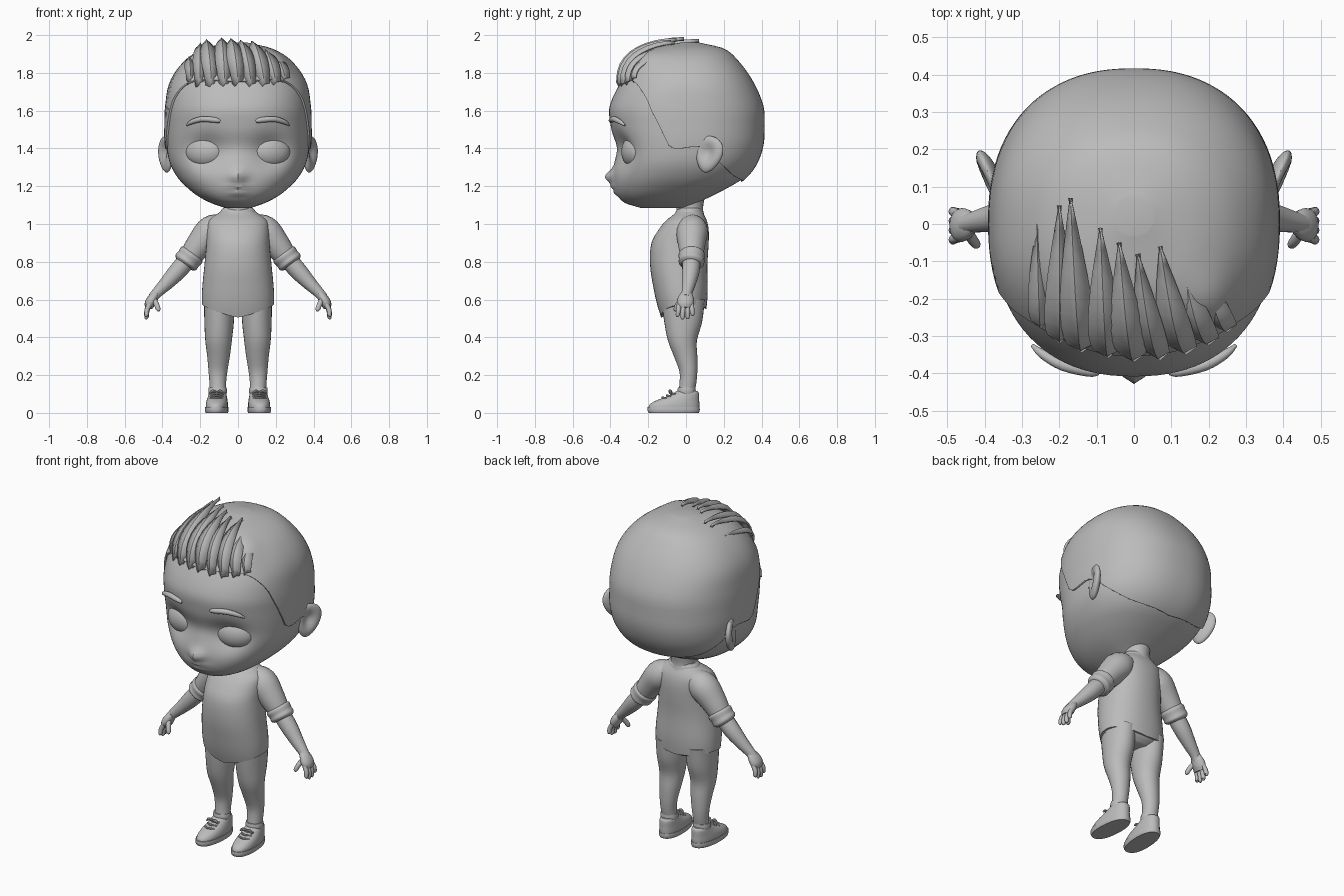
import bpy, bmesh, math
from mathutils import Matrix, Vector

cube = bpy.data.objects.get("Cube")
if cube:
    bpy.data.objects.remove(cube)

GREY = (0.5, 0.5, 0.5, 1)
mat = bpy.data.materials.new("matte_grey")
mat.use_nodes = True
mat.diffuse_color = GREY
mat.node_tree.nodes["Principled BSDF"].inputs["Base Color"].default_value = GREY


def finish(name, bm, mirror=False, thick=0, angle=40):
    """Turn a bmesh into a smooth object, optionally mirrored or thickened."""
    bmesh.ops.recalc_face_normals(bm, faces=bm.faces)
    me = bpy.data.meshes.new(name)
    bm.to_mesh(me)
    bm.free()
    me.materials.append(mat)
    ob = bpy.data.objects.new(name, me)
    bpy.context.collection.objects.link(ob)
    bpy.ops.object.select_all(action="DESELECT")
    ob.select_set(True)
    bpy.context.view_layer.objects.active = ob
    bpy.ops.object.shade_smooth_by_angle(angle=math.radians(angle))
    if thick:
        mod = ob.modifiers.new("thickness", "SOLIDIFY")
        mod.thickness, mod.offset = thick, -1
    if mirror:
        ob.modifiers.new("mirror", "MIRROR")
    return ob


def curve(keys, x):
    """Smooth interpolation of key rows; the first column is the position."""
    x = min(max(x, keys[0][0]), keys[-1][0])
    i = max(k for k in range(len(keys) - 1) if keys[k][0] <= x)

    def slope(k, c):
        a, b = keys[max(k - 1, 0)], keys[min(k + 1, len(keys) - 1)]
        return (b[c] - a[c]) / (b[0] - a[0])
    h = keys[i + 1][0] - keys[i][0]
    t = (x - keys[i][0]) / h
    out = []
    for c in range(1, len(keys[0])):
        p, q = keys[i][c], keys[i + 1][c]
        m, n = slope(i, c) * h, slope(i + 1, c) * h
        out.append(p + t * m + t * t * (3 * (q - p) - 2 * m - n) + t ** 3 * (2 * (p - q) + m + n))
    return out


def bridge(bm, rings, ends):
    for a, b in zip(rings, rings[1:]):
        for i in range(len(a)):
            j = (i + 1) % len(a)
            bm.faces.new((a[i], a[j], b[j], b[i]))
    for k in ends:
        bm.faces.new(rings[k])


def loft(keys, seg=32, rows=24, power=2, bottom=None, ends=(0, -1)):
    """Upright body from rows of (z, half width, front y, back y[, centre x])."""
    bm, rings = bmesh.new(), []
    for r in range(rows + 1):
        t, ring = (1 - math.cos(math.pi * r / rows)) / 2, []
        for i in range(seg):
            a = math.tau * i / seg
            s, c = math.sin(a), math.cos(a)
            low = keys[0][0]
            if bottom:
                low = curve(bottom, math.degrees(math.acos(max(-1, min(1, c)))))[0]
            z = low + t * (keys[-1][0] - low)
            w, front, back, *cx = curve(keys, z)
            x = w * math.copysign(abs(s) ** (2 / power), s) + (cx[0] if cx else 0)
            y = (front + back) / 2 - (back - front) / 2 * math.copysign(abs(c) ** (2 / power), c)
            ring.append(bm.verts.new((x, y, z)))
        rings.append(ring)
    bridge(bm, rings, ends)
    return bm


def tube(points, seg=14, flat=1, sub=4, bm=None):
    """Round limb through rows of (x, y, z, radius)."""
    bm, rings = bm or bmesh.new(), []
    keys = [(i, *p) for i, p in enumerate(points)]
    count = (len(points) - 1) * sub
    samples = [curve(keys, i / sub) for i in range(count + 1)]
    for i, (*p, r) in enumerate(samples):
        d = Vector(samples[min(i + 1, count)][:3]) - Vector(samples[max(i - 1, 0)][:3])
        side = d.cross(Vector((0, 1, 0))).normalized()
        up = side.cross(d).normalized() * flat
        rings.append([bm.verts.new(Vector(p) + r * (side * math.cos(a) + up * math.sin(a)))
                      for a in (math.tau * k / seg for k in range(seg))])
    bridge(bm, rings, (0, -1))
    return bm


def bump(*ratios):
    return math.exp(-sum(r * r for r in ratios))


def ball():
    bm = bmesh.new()
    bmesh.ops.create_uvsphere(bm, u_segments=32, v_segments=20, radius=1)
    return bm


# Head with eye sockets, nose and lips
HEAD = [(1.085, .07, -.24, .02), (1.11, .14, -.32, .06), (1.14, .2, -.355, .12),
        (1.18, .255, -.375, .2), (1.24, .315, -.385, .3), (1.32, .36, -.387, .365),
        (1.42, .378, -.39, .4), (1.52, .38, -.4, .405), (1.62, .376, -.405, .4),
        (1.75, .35, -.345, .345), (1.86, .27, -.265, .265), (1.92, .17, -.18, .19),
        (1.948, .05, -.03, .07)]
bm = loft(HEAD, 96, 64, 2.3)
for v in bm.verts:
    x, y, z = v.co
    if y < 0:
        v.co.y += .062 * bump((abs(x) - .17) / .1, (z - 1.385) / .085)
        v.co.y += .02 * bump(x / .1, (z - 1.4) / .07)
        v.co.y -= .045 * bump(x / .04, (z - 1.25) / .035)
        v.co.y -= .016 * bump(x / .06, (z - 1.198) / .014)
        v.co.y -= .014 * bump(x / .05, (z - 1.165) / .014)
finish("head", bm)

# Close-cropped hair shell
HAIRLINE = [(0, 1.75), (40, 1.75), (62, 1.66), (72, 1.53), (80, 1.41), (98, 1.41),
            (118, 1.32), (140, 1.26), (180, 1.23)]
bm = loft(HEAD, 96, 32, 2.3, HAIRLINE, (-1,))
for v in bm.verts:
    centre = Vector((0, 0, 1.5))
    grow = 1.027 + .05 * bump((v.co.x - .19) / .07, (v.co.y + .2) / .08, (v.co.z - 1.83) / .1)
    v.co = centre + (v.co - centre) * grow
finish("hair_cap", bm, thick=.02)

# Swept fringe: root x, y, z, then tip x, y, z, then width
TUFTS = [(-.26, 0, 1.89, -.25, -.28, 1.77, .06), (-.2, .05, 1.96, -.2, -.32, 1.75, .08),
         (-.17, .07, 1.98, -.14, -.345, 1.74, .09), (-.09, -.01, 1.99, -.07, -.36, 1.74, .09),
         (-.04, -.05, 1.985, 0, -.37, 1.75, .09), (.01, -.08, 1.975, .07, -.365, 1.74, .08),
         (.07, -.06, 1.97, .14, -.35, 1.74, .09), (.13, -.11, 1.93, .2, -.325, 1.75, .09),
         (.19, -.12, 1.89, .25, -.29, 1.77, .08)]
bm = bmesh.new()
for xr, yr, zr, xt, yt, zt, width in TUFTS:
    previous = None
    for k in range(10):
        t = k / 9
        a = t * math.pi / 2
        w = width * math.sin(.05 + 2.45 * t) / 2
        x, y = xr + (xt - xr) * t, yr + (yt - yr) * math.sin(a)
        z = zt + (zr - zt) * max(math.cos(a), 0) ** .8
        row = [bm.verts.new((x + s * w, y + .02 * abs(s) * t, z - .015 * abs(s) + .02 * s * (t > .95)))
               for s in (-1, 0, 1)]
        if previous:
            for i in (0, 1):
                bm.faces.new((previous[i], previous[i + 1], row[i + 1], row[i]))
        previous = row
finish("fringe_tufts", bm, thick=.01)

# Eyes
bm = ball()
bm.transform(Matrix.Translation((.173, -.272, 1.383)) @ Matrix.Rotation(.3, 4, "Z")
             @ Matrix.Diagonal((.108, .066, .085, 1)))
finish("eyes", bm, mirror=True)

# Eyebrows
bm = tube([(.095, -.397, 1.543, .008), (.12, -.395, 1.55, .014), (.19, -.378, 1.555, .015),
           (.245, -.348, 1.54, .012), (.272, -.325, 1.522, .005)], flat=1)
finish("eyebrows", bm, mirror=True)

# Ears, dished on the outside
bm = ball()
for v in bm.verts:
    if v.co.x > 0:
        v.co.x -= 1.1 * bump((v.co.y + .1) / .5, (v.co.z - .1) / .5)
    v.co.y *= 1 + .25 * v.co.z
bm.transform(Matrix.Translation((.383, .12, 1.368)) @ Matrix.Rotation(-.4, 4, "Z")
             @ Matrix.Rotation(-.25, 4, "X") @ Matrix.Diagonal((.028, .075, .098, 1)))
finish("ears", bm, mirror=True, angle=70)

# Neck
finish("neck", tube([(0, .03, 1, .08), (0, .02, 1.08, .07), (0, .03, 1.2, .08)], 24))

# Shirt with dipped hem, and collar
SHIRT = [(.5, .182, -.13, .1), (.57, .19, -.152, .11), (.65, .19, -.17, .115),
         (.78, .178, -.19, .113), (.9, .167, -.183, .12), (.97, .165, -.145, .12),
         (1.02, .155, -.105, .11), (1.05, .115, -.065, .095), (1.07, .085, -.045, .085)]
HEM = [(0, .505), (90, .575), (180, .55)]
finish("shirt", loft(SHIRT, 48, 28, 2.2, HEM))
COLLAR = [(1.045, .1, -.06, .095), (1.07, .092, -.052, .09), (1.085, .078, -.038, .08)]
finish("collar", loft(COLLAR, 32, 6))

# Sleeves and rolled cuffs
finish("sleeves", tube([(.06, .035, 1, .055), (.135, .033, .965, .083), (.2, .03, .895, .073),
                        (.265, .03, .81, .056)], 20), mirror=True)
finish("sleeve_cuffs", tube([(.238, .03, .847, .06), (.246, .03, .836, .07), (.262, .03, .815, .067),
                             (.276, .029, .797, .068), (.284, .028, .786, .054)], 20), mirror=True)

# Forearms and palms
finish("forearms", tube([(.25, .03, .83, .048), (.32, .025, .75, .047), (.38, .015, .685, .037),
                         (.43, .005, .635, .028), (.45, 0, .61, .027)], 16), mirror=True)
finish("palms", tube([(.432, .003, .635, .018), (.449, 0, .61, .026), (.466, -.004, .58, .028),
                      (.474, -.006, .555, .02)], 16, flat=1.6), mirror=True)

# Fingers and thumbs
bm = bmesh.new()
for k, length in enumerate((.055, .068, .066, .05)):
    y = -.04 + k * .024
    tube([(.468, y * .9, .575, .013), (.482, y, .572 - length * .5, .013),
          (.484, y * 1.1, .572 - length, .011), (.481, y * 1.1, .565 - length, .004)], 10, bm=bm)
tube([(.447, -.018, .605, .014), (.432, -.042, .575, .014), (.422, -.055, .548, .012),
      (.419, -.058, .537, .004)], 10, bm=bm)
finish("fingers", bm, mirror=True)

# Trousers
LEG = [(.11, .043, -.04, .045, .105), (.16, .044, -.034, .055, .107), (.22, .05, -.035, .06, .106),
       (.3, .06, -.064, .06, .103), (.38, .07, -.095, .057, .103), (.48, .078, -.115, .085, .1),
       (.6, .08, -.13, .1, .1)]
finish("legs", loft(LEG, 28, 28), mirror=True)
finish("hips", loft([(.525, .1, -.09, .06), (.56, .178, -.135, .1), (.65, .18, -.15, .105)], 32, 8))

# Ankle socks
ANKLE = [(.09, .045, -.04, .05), (.115, .05, -.046, .052), (.135, .047, -.042, .05)]


def place_shoe(bm):
    bm.transform(Matrix.Translation((.108, 0, 0)) @ Matrix.Rotation(.06, 4, "Z"))
    return bm


finish("socks", place_shoe(loft(ANKLE, 24, 6)), mirror=True)

# Shoes: sole, upper and laces
SOLE = [(0, .058, -.198, .068), (.012, .062, -.204, .073), (.03, .061, -.203, .072)]
UPPER = [(.025, .058, -.2, .07), (.045, .058, -.192, .071), (.065, .055, -.16, .07),
         (.085, .05, -.105, .07), (.105, .045, -.065, .068), (.115, .038, -.05, .06)]
finish("shoe_soles", place_shoe(loft(SOLE, 32, 5, 2.3)), mirror=True)
finish("shoe_uppers", place_shoe(loft(UPPER, 32, 14, 2.2)), mirror=True)
bm = bmesh.new()
for k in range(3):
    y, z = -.125 + .024 * k, .082 + .011 * k
    tube([(-.033, y + .02, z - .006, .005), (0, y, z, .006), (.033, y + .02, z - .006, .005)], 8, bm=bm)
for s in (-1, 1):
    tube([(0, -.075, .108, .005), (s * .02, -.085, .116, .008), (s * .04, -.08, .1, .004)], 8, bm=bm)
finish("shoe_laces", place_shoe(bm), mirror=True)
